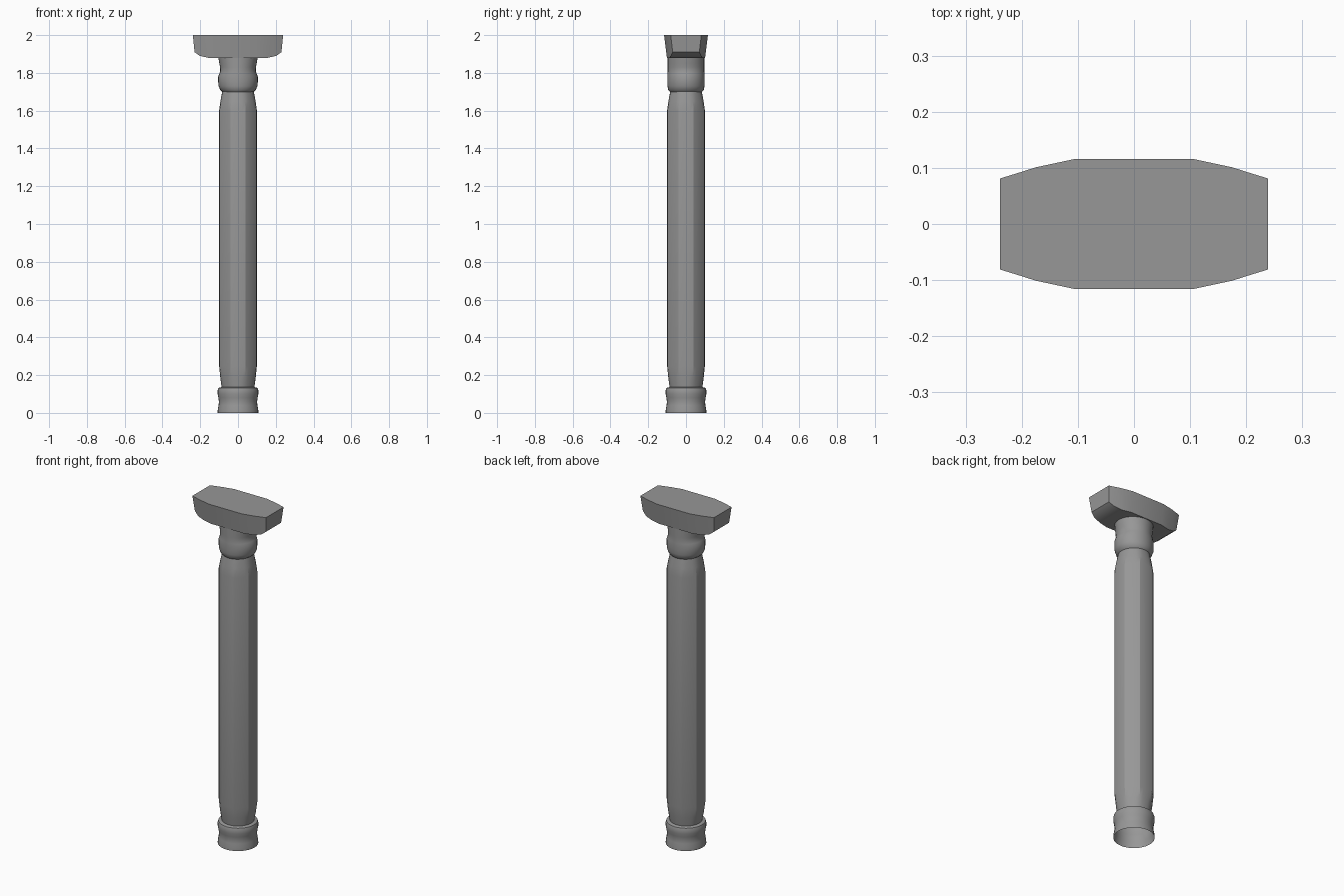
import bpy, bmesh, math

if "Cube" in bpy.data.objects:
    bpy.data.objects.remove(bpy.data.objects["Cube"])

N = 32
stone = bpy.data.materials.new("dark_stone")
stone.diffuse_color = (.31, .31, .31, 1)
stone.use_nodes = True
stone.node_tree.nodes["Principled BSDF"].inputs["Base Color"].default_value = stone.diffuse_color


def finish(name, bm, angle, recalc=True):
    if recalc:
        bmesh.ops.recalc_face_normals(bm, faces=bm.faces)
    me = bpy.data.meshes.new(name)
    bm.to_mesh(me)
    bm.free()
    me.materials.append(stone)
    ob = bpy.data.objects.new(name, me)
    bpy.context.collection.objects.link(ob)
    bpy.ops.object.select_all(action='DESELECT')
    bpy.context.view_layer.objects.active = ob
    ob.select_set(True)
    bpy.ops.object.shade_smooth_by_angle(angle=math.radians(angle))
    return ob


def loft(name, rings, angle=35):
    """rings: (z, x radius, y radius, octagon amount 0..1)"""
    bm = bmesh.new()
    loops = []
    for z, rx, ry, octo in rings:
        loop = []
        for i in range(N):
            a = 2 * math.pi * i / N
            off = (a + math.pi / 8) % (math.pi / 4) - math.pi / 8
            k = 1 + octo * (min(1 / math.cos(off), 1.05) - 1)
            loop.append(bm.verts.new((rx * k * math.cos(a), ry * k * math.sin(a), z)))
        loops.append(loop)
    for lo, hi in zip(loops, loops[1:]):
        for i in range(N):
            j = (i + 1) % N
            bm.faces.new((lo[i], lo[j], hi[j], hi[i]))
    return finish(name, bm, angle, recalc=False)


# Moulded round base, open underneath
base = [(0, .108), (.02, .107), (.04, .103), (.06, .101), (.08, .104),
        (.10, .108), (.12, .108), (.132, .104), (.137, .086)]
loft("base", [(z, r, r, 0) for z, r in base])

# Eight-sided shaft with eased corners, blending to round at both ends
shaft = [(.137, .087, 0), (.19, .094, .7), (.25, .1, 1),
         (1.60, .1, 1), (1.65, .093, .7), (1.705, .083, 0)]
loft("shaft", [(z, r, r, o) for z, r, o in shaft], angle=20)

# Collar, waisted along x and straighter along y
collar = [(1.70, .083, .085), (1.71, .094, .094), (1.73, .103, .098), (1.755, .105, .099),
          (1.78, .105, .099), (1.795, .099, .098), (1.81, .094, .097),
          (1.83, .095, .097), (1.85, .099, .097), (1.88, .104, .097)]
loft("collar", [(z, rx, ry, 0) for z, rx, ry in collar])

# Capital block: stations of (top x, bottom x, bottom z, half depth)
half = [(.105, .105, 1.88, .116), (.175, .158, 1.88, .101),
        (.205, .203, 1.89, .0915), (.239, .23, 1.91, .081)]
stations = [(-a, -b, z, y) for a, b, z, y in reversed(half)] + half
bm = bmesh.new()
secs = []
for xt, xb, zb, y in stations:
    yb = y * .87
    secs.append([bm.verts.new(p) for p in
                 ((xt, -y, 2), (xb, -yb, zb), (xb, yb, zb), (xt, y, 2))])
for s, t in zip(secs, secs[1:]):
    for k in range(3):
        bm.faces.new((s[k], t[k], t[k + 1], s[k + 1]))
bm.faces.new([s[0] for s in secs] + [s[3] for s in reversed(secs)])
bm.faces.new(secs[0])
bm.faces.new(secs[-1])
finish("capital_block", bm, 40)
